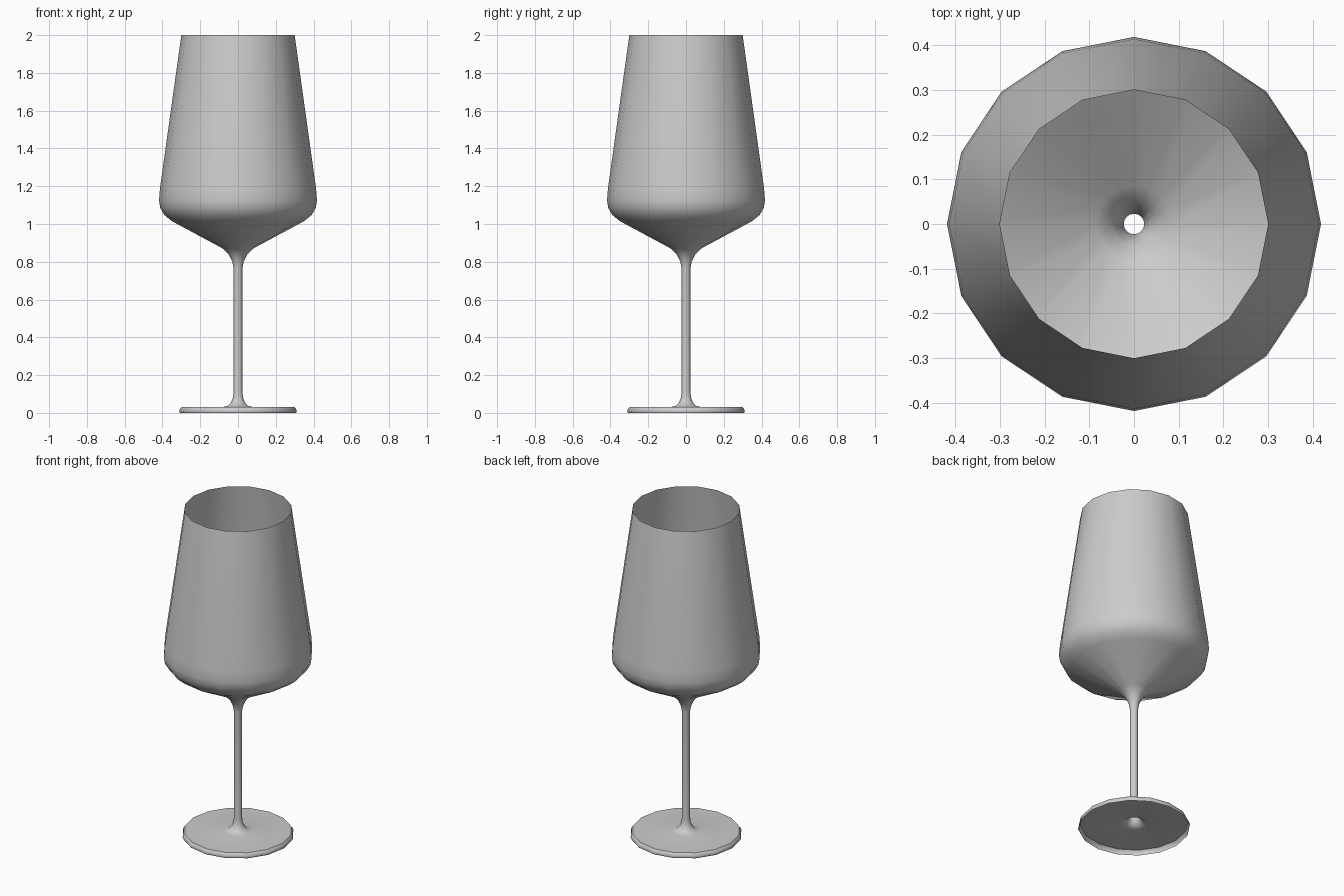
import bpy, bmesh, math

if "Cube" in bpy.data.objects:
    bpy.data.objects.remove(bpy.data.objects["Cube"])

SIDES = 16

# half profiles (radius, height) for each part, from bottom to top
foot = [(0.308, 0.0), (0.312, 0.008), (0.308, 0.02), (0.30, 0.03), (0.08, 0.031)]
stem = [(0.055, 0.037), (0.037, 0.055), (0.027, 0.08), (0.023, 0.11),
        (0.023, 0.76), (0.03, 0.80), (0.05, 0.84), (0.085, 0.873)]
bowl = [(0.35, 1.015), (0.39, 1.048), (0.412, 1.085), (0.418, 1.125),
        (0.413, 1.19), (0.30, 2.0)]


def lathe(name, profile):
    """Revolve a profile round z into one open, thin-walled surface."""
    bm = bmesh.new()
    rings = []
    for r, z in profile:
        rings.append([bm.verts.new((r * math.cos(2 * math.pi * i / SIDES),
                                    r * math.sin(2 * math.pi * i / SIDES), z))
                      for i in range(SIDES)])
    for low, high in zip(rings, rings[1:]):
        for i in range(SIDES):
            j = (i + 1) % SIDES
            bm.faces.new((low[i], low[j], high[j], high[i]))
    mesh = bpy.data.meshes.new(name)
    bm.to_mesh(mesh)
    bm.free()
    obj = bpy.data.objects.new(name, mesh)
    bpy.context.collection.objects.link(obj)
    bpy.context.view_layer.objects.active = obj
    obj.select_set(True)
    bpy.ops.object.shade_smooth_by_angle(angle=math.radians(50))
    obj.select_set(False)
    return obj


# the whole glass is one continuous skin, open at the rim and under the foot
lathe("wine_glass", foot + stem + bowl)
